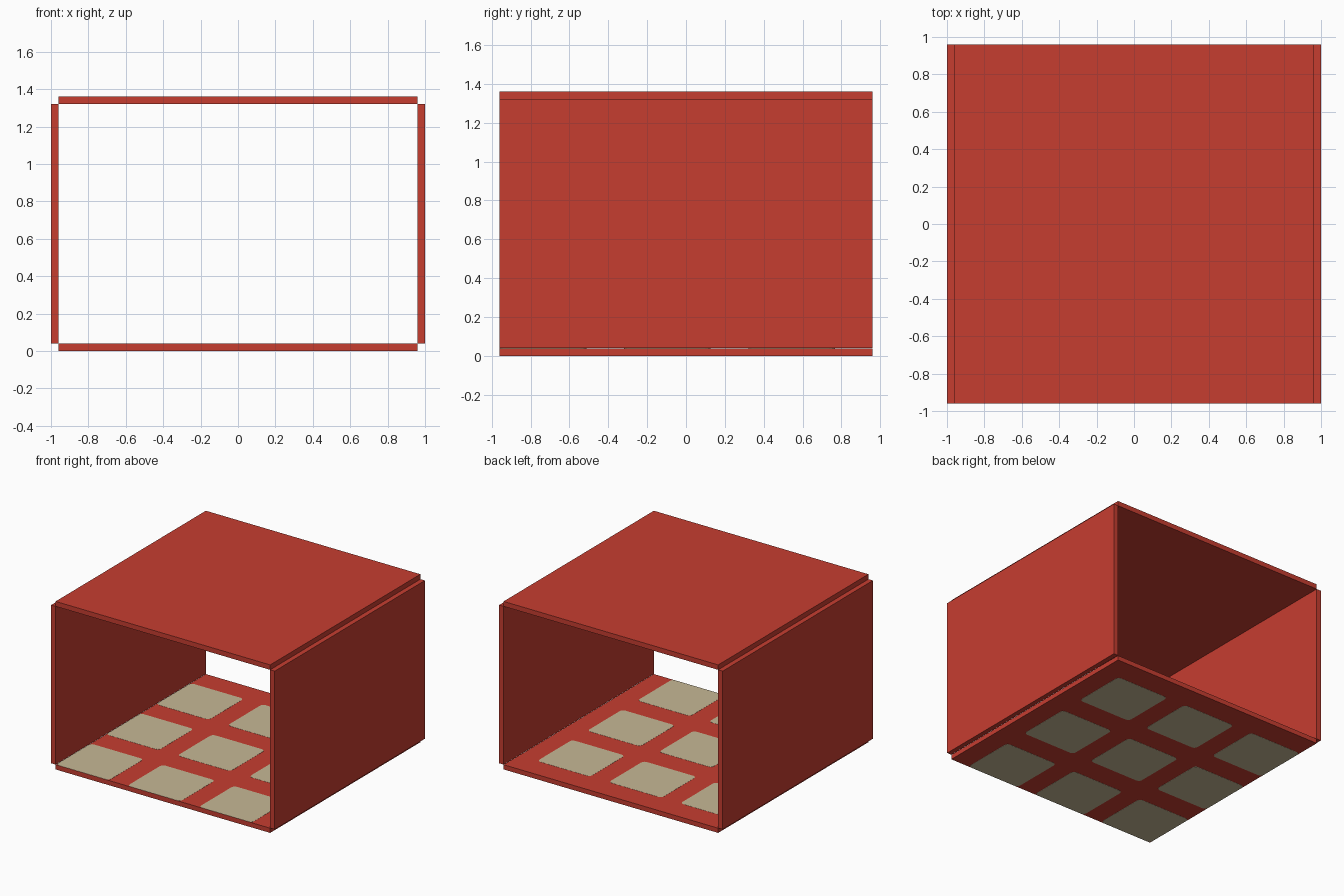
import bpy
import bmesh
import math

if "Cube" in bpy.data.objects:
    bpy.data.objects.remove(bpy.data.objects["Cube"])

H = 0.96       # half width of the floor and roof panels
T = 0.04       # panel thickness
TOP = 1.36     # overall height
SKIN = 0.001   # thickness of the painted tiles


def material(name, rgb):
    m = bpy.data.materials.new(name)
    m.diffuse_color = (*rgb, 1.0)
    m.use_nodes = True
    m.node_tree.nodes["Principled BSDF"].inputs["Base Color"].default_value = m.diffuse_color
    return m


red = material("red", (0.565, 0.047, 0.030))
beige = material("beige", (0.571, 0.479, 0.301))


def finish(name, bm, mat):
    bmesh.ops.recalc_face_normals(bm, faces=bm.faces)
    mesh = bpy.data.meshes.new(name)
    bm.to_mesh(mesh)
    bm.free()
    mesh.materials.append(mat)
    obj = bpy.data.objects.new(name, mesh)
    bpy.context.collection.objects.link(obj)
    return obj


def box(name, lo, hi, mat):
    bm = bmesh.new()
    bmesh.ops.create_cube(bm, size=1.0)
    for v in bm.verts:
        v.co = [(a + b) / 2 + c * (b - a) for a, b, c in zip(lo, hi, v.co)]
    return finish(name, bm, mat)


def add_tile(bm, x0, y0, x1, y1, z, r=0.03, steps=3):
    """Thin plate with rounded corners."""
    corners = [(x1 - r, y1 - r), (x0 + r, y1 - r), (x0 + r, y0 + r), (x1 - r, y0 + r)]
    ring = []
    for q, (cx, cy) in enumerate(corners):
        for s in range(steps + 1):
            a = math.pi / 2 * (q + s / steps)
            ring.append(bm.verts.new((cx + r * math.cos(a), cy + r * math.sin(a), z)))
    face = bm.faces.new(ring)
    ext = bmesh.ops.extrude_face_region(bm, geom=[face])["geom"]
    verts = [g for g in ext if isinstance(g, bmesh.types.BMVert)]
    bmesh.ops.translate(bm, verts=verts, vec=(0, 0, SKIN))


# Four panels, open at front and back
box("floor", (-H, -H, SKIN), (H, H, T - SKIN), red)
box("roof", (-H, -H, TOP - T), (H, H, TOP), red)
for side, name in ((-1, "left_wall"), (1, "right_wall")):
    xs = sorted((side * H, side * (H + T)))
    box(name, (xs[0], -H, T), (xs[1], H, TOP - T), red)

# Three by three tiles on both faces of the floor, starting at the left front corner
PITCH = 2 * H / 3
for name, z in (("floor_tiles", T - SKIN), ("underside_tiles", 0.0)):
    bm = bmesh.new()
    for i in range(3):
        for j in range(3):
            x, y = -H + i * PITCH, -H + j * PITCH
            add_tile(bm, x + 0.001, y + 0.001, x + 0.475, y + 0.447, z)
    finish(name, bm, beige)
